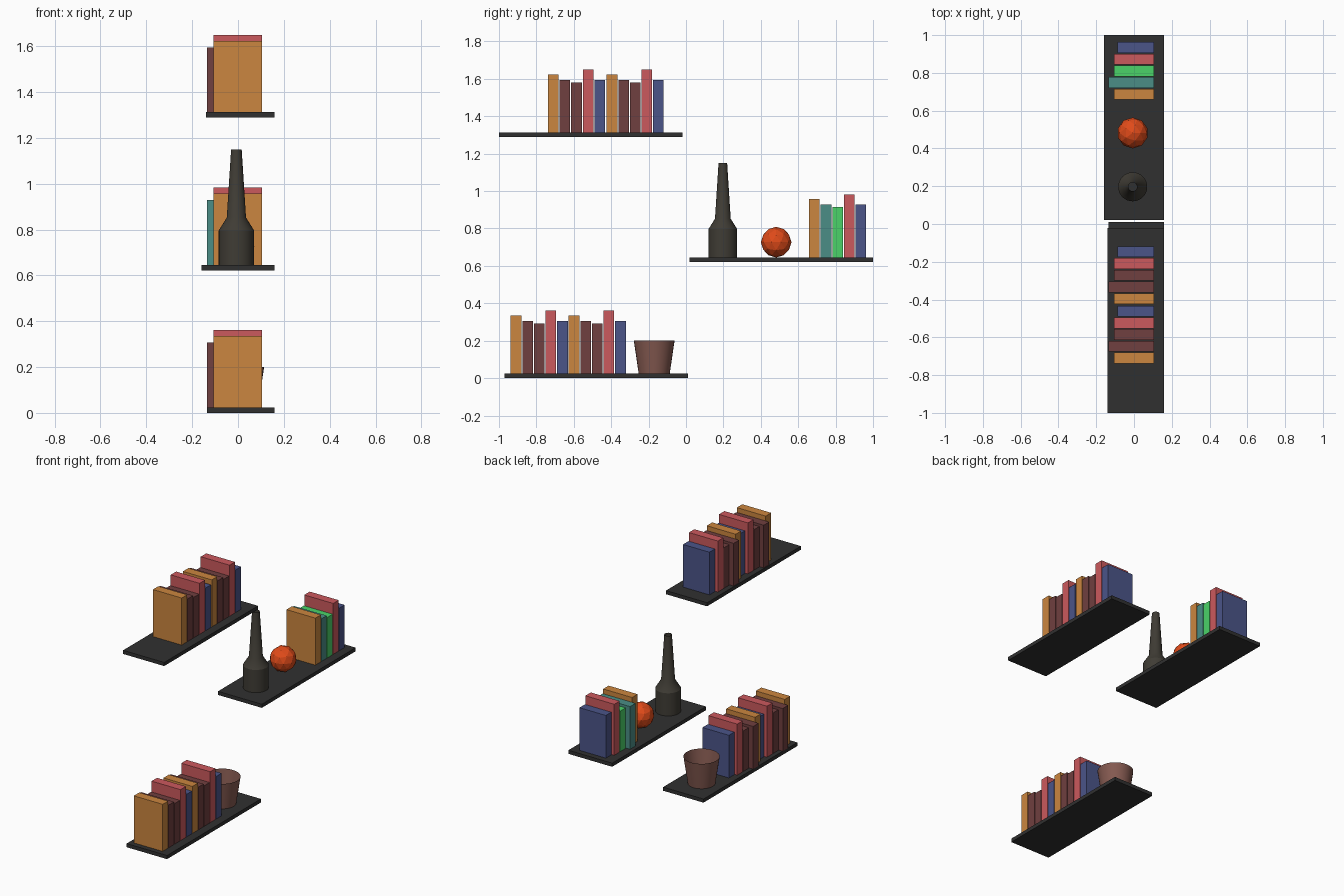
import bpy, bmesh, math

if "Cube" in bpy.data.objects:
    bpy.data.objects.remove(bpy.data.objects["Cube"])


def material(name, rgb):
    m = bpy.data.materials.new(name)
    m.diffuse_color = (*rgb, 1)
    m.use_nodes = True
    m.node_tree.nodes["Principled BSDF"].inputs["Base Color"].default_value = m.diffuse_color
    return m


CHARCOAL = material("charcoal", (0.03, 0.03, 0.03))
ORANGE = material("orange_cover", (0.60, 0.24, 0.05))
MAROON = material("maroon_cover", (0.16, 0.05, 0.05))
RED = material("red_cover", (0.60, 0.10, 0.11))
BLUE = material("blue_cover", (0.07, 0.09, 0.25))
TEAL = material("teal_cover", (0.07, 0.27, 0.24))
GREEN = material("green_cover", (0.07, 0.65, 0.14))
CLAY = material("clay", (0.23, 0.10, 0.08))
GLAZE = material("dark_glaze", (0.05, 0.045, 0.035))
BALL = material("ball_orange", (0.75, 0.07, 0.01))


def add_object(name, bm, mat):
    mesh = bpy.data.meshes.new(name)
    bm.to_mesh(mesh)
    bm.free()
    mesh.materials.append(mat)
    ob = bpy.data.objects.new(name, mesh)
    bpy.context.collection.objects.link(ob)
    return ob


def box(name, xs, ys, zs, mat):
    bm = bmesh.new()
    bmesh.ops.create_cube(bm, size=1)
    for v in bm.verts:
        v.co = [(a + b) / 2 + c * (b - a) for c, (a, b) in zip(v.co, (xs, ys, zs))]
    return add_object(name, bm, mat)


def lathe(name, profile, loc, mat, steps=32):
    # Open vessel: spin the (radius, height) profile, starting on the axis
    bm = bmesh.new()
    verts = [bm.verts.new((r, 0, z)) for r, z in profile]
    edges = [bm.edges.new(p) for p in zip(verts, verts[1:])]
    bmesh.ops.spin(bm, geom=verts + edges, cent=(0, 0, 0), axis=(0, 0, 1),
                   angle=math.tau, steps=steps)
    bmesh.ops.remove_doubles(bm, verts=bm.verts, dist=1e-5)
    bmesh.ops.recalc_face_normals(bm, faces=bm.faces)
    # Outward means the base faces down
    base = min(bm.faces, key=lambda f: f.calc_center_median().z)
    if base.normal.z > 0:
        bmesh.ops.reverse_faces(bm, faces=bm.faces)
    ob = add_object(name, bm, mat)
    ob.location = loc
    bpy.ops.object.select_all(action='DESELECT')
    ob.select_set(True)
    bpy.context.view_layer.objects.active = ob
    bpy.ops.object.shade_smooth_by_angle(angle=math.radians(30))
    return ob


def book_row(name, y, z, second=MAROON, third=MAROON):
    # Five books: spine position x, height, cover
    books = [(-0.106, 0.311, ORANGE), (-0.135, 0.282, second),
             (-0.106, 0.268, third), (-0.106, 0.337, RED), (-0.088, 0.282, BLUE)]
    for i, (x, h, mat) in enumerate(books):
        y0 = y + i * 0.062
        box(f"{name}_book_{i + 1}", (x, 0.105), (y0, y0 + 0.057), (z, z + h), mat)


# Three shelf boards
T = 0.024
LOW, MID, TOP = T, 0.646, 1.312
box("lower_shelf", (-0.135, 0.16), (-0.97, 0.01), (0, LOW), CHARCOAL)
box("middle_shelf", (-0.16, 0.16), (0.02, 1.0), (MID - T, MID), CHARCOAL)
box("upper_shelf", (-0.14, 0.16), (-1.0, -0.02), (TOP - T, TOP), CHARCOAL)

# Rows of books
book_row("lower_left", -0.937, LOW)
book_row("lower_right", -0.627, LOW)
book_row("middle", 0.658, MID, TEAL, GREEN)
book_row("upper_left", -0.738, TOP)
book_row("upper_right", -0.424, TOP)

# Open clay pot on the lower shelf
lathe("clay_pot", [(0, 0), (0.083, 0), (0.109, 0.177)], (0.005, -0.17, LOW), CLAY)

# Long-necked vase on the middle shelf
lathe("vase", [(0, 0), (0.077, 0), (0.077, 0.15), (0.042, 0.206), (0.023, 0.504)],
      (-0.007, 0.197, MID), GLAZE)

# Faceted ball
bm = bmesh.new()
bmesh.ops.create_icosphere(bm, subdivisions=2, radius=0.082)
ball = add_object("faceted_ball", bm, BALL)
ball.location = (-0.007, 0.482, MID + 0.081)
